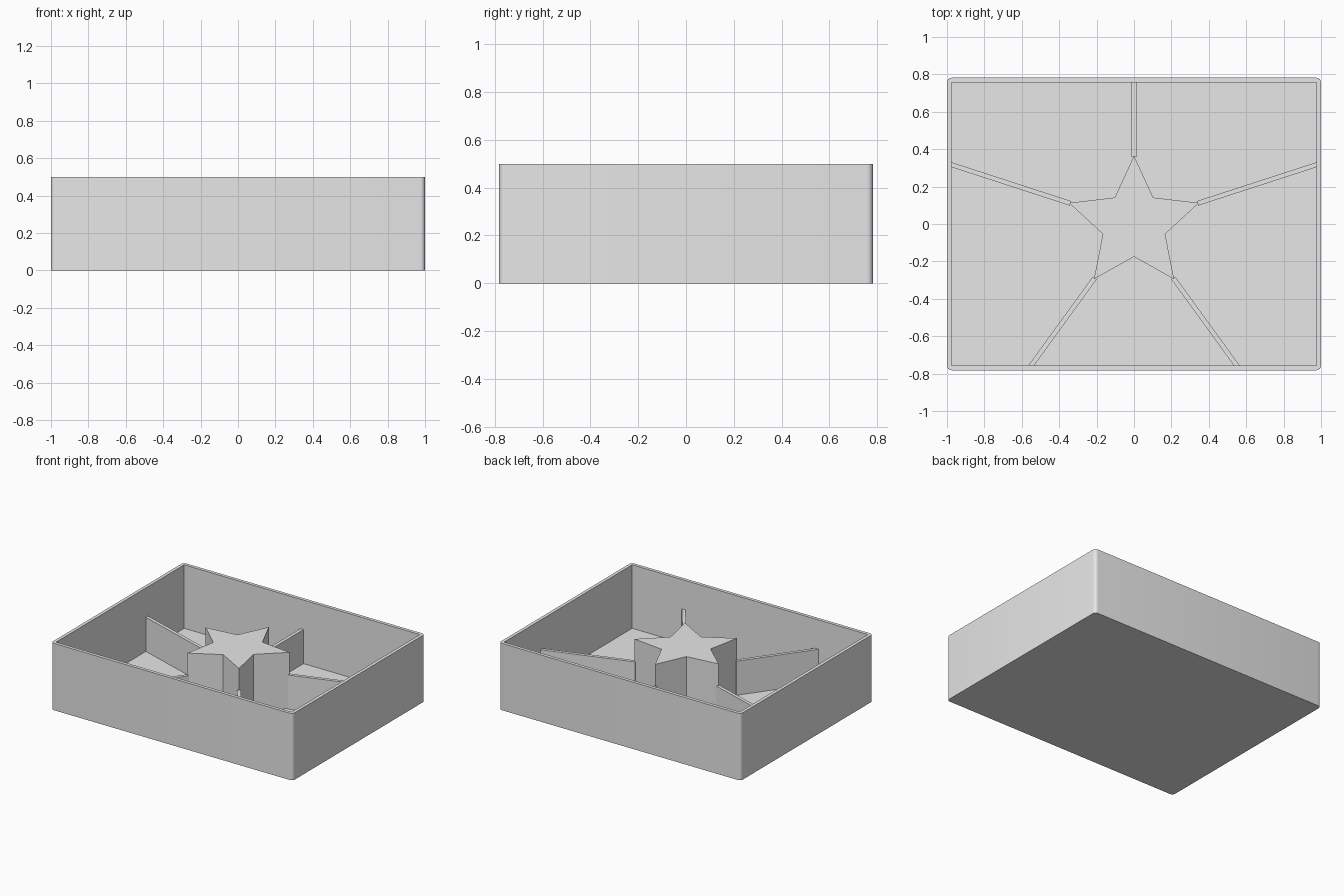
import bpy, bmesh
from math import sin, cos, pi, radians

if "Cube" in bpy.data.objects:
    bpy.data.objects.remove(bpy.data.objects["Cube"], do_unlink=True)

HALF_X, HALF_Y, HEIGHT = 1.0, 0.782, 0.5
WALL = 0.025
STAR_OUT, STAR_IN, STAR_TOP = 0.365, 0.175, 0.445
DIVIDER_TOP = 0.28

grey = bpy.data.materials.new("light_grey")
grey.use_nodes = True
grey.diffuse_color = (0.8, 0.8, 0.8, 1)
grey.node_tree.nodes["Principled BSDF"].inputs["Base Color"].default_value = (0.8, 0.8, 0.8, 1)


def make_object(name, bm):
    bmesh.ops.recalc_face_normals(bm, faces=bm.faces)
    mesh = bpy.data.meshes.new(name)
    bm.to_mesh(mesh)
    bm.free()
    mesh.materials.append(grey)
    ob = bpy.data.objects.new(name, mesh)
    bpy.context.collection.objects.link(ob)
    return ob


def prism(name, outline, bottom, top):
    """Extrude a flat outline from bottom to top."""
    bm = bmesh.new()
    face = bm.faces.new([bm.verts.new((x, y, bottom)) for x, y in outline])
    moved = bmesh.ops.extrude_face_region(bm, geom=[face])["geom"]
    bmesh.ops.translate(bm, vec=(0, 0, top - bottom),
                        verts=[v for v in moved if isinstance(v, bmesh.types.BMVert)])
    return make_object(name, bm)


# Open tray: rounded upright corners, sharp inside corners
bm = bmesh.new()
bmesh.ops.create_cube(bm, size=1)
for v in bm.verts:
    v.co = (v.co.x * 2 * HALF_X, v.co.y * 2 * HALF_Y, (v.co.z + 0.5) * HEIGHT)
uprights = [e for e in bm.edges if abs(e.verts[0].co.z - e.verts[1].co.z) > 0.1]
bmesh.ops.bevel(bm, geom=uprights, offset=WALL, segments=6, profile=0.5, affect='EDGES')
tray = make_object("tray", bm)

ix, iy = HALF_X - WALL, HALF_Y - WALL
cutter = prism("tray_cutter", [(-ix, -iy), (ix, -iy), (ix, iy), (-ix, iy)], WALL, HEIGHT + 0.1)
cutter.hide_render = True
cut = tray.modifiers.new("hollow", 'BOOLEAN')
cut.operation = 'DIFFERENCE'
cut.solver = 'EXACT'
cut.object = cutter
bpy.context.view_layer.objects.active = tray
tray.select_set(True)
bpy.ops.object.modifier_apply(modifier="hollow")
bpy.data.objects.remove(cutter, do_unlink=True)
bpy.ops.object.shade_smooth_by_angle(angle=radians(30))

# Central star block
star = []
for i in range(10):
    r = STAR_IN if i % 2 else STAR_OUT
    a = pi / 2 + i * pi / 5
    star.append((r * cos(a), r * sin(a)))
prism("star_block", star, WALL / 2, STAR_TOP)

# Divider walls running from each star point to the tray wall
names = ("back", "back_left", "front_left", "front_right", "back_right")
for i, name in enumerate(names):
    a = pi / 2 - i * 2 * pi / 5
    c, s = cos(a), sin(a)
    w = WALL / 2

    def reach(side):
        """Distance along the divider edge at which it meets the wall."""
        hits = []
        if abs(c) > 1e-6:
            hits.append((ix + WALL / 4 + side * s * (1 if c > 0 else -1)) / abs(c))
        if abs(s) > 1e-6:
            hits.append((iy + WALL / 4 - side * c * (1 if s > 0 else -1)) / abs(s))
        return min(hits)

    start = STAR_OUT - 0.008
    corners = [(start, -w), (reach(-w), -w), (reach(w), w), (start, w)]
    prism(name + "_divider", [(d * c - k * s, d * s + k * c) for d, k in corners],
          WALL / 2, DIVIDER_TOP)
